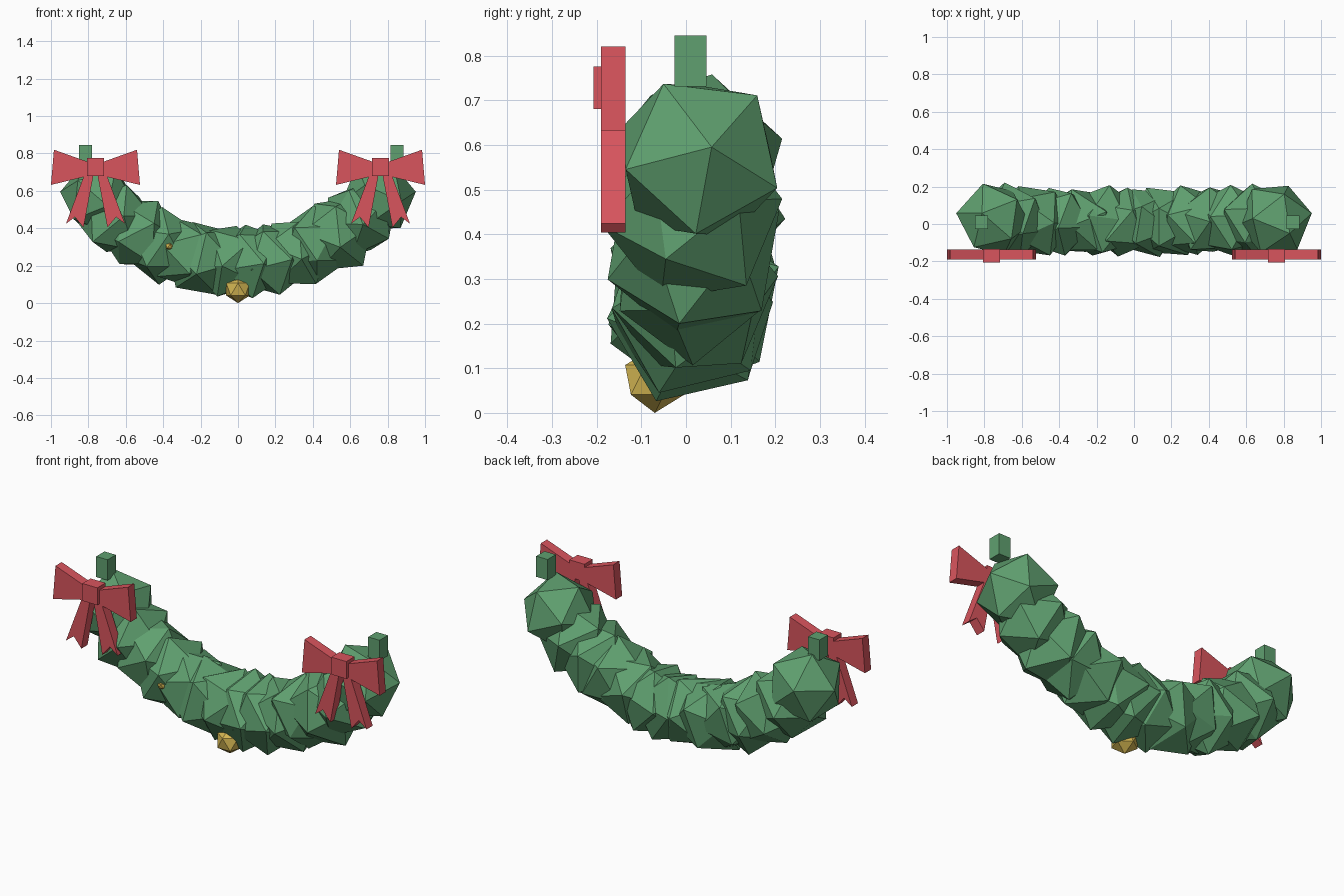
import bpy, bmesh, math, random
from mathutils import Matrix, Vector
from mathutils.bvhtree import BVHTree

random.seed(5)
if "Cube" in bpy.data.objects:
    bpy.data.objects.remove(bpy.data.objects["Cube"], do_unlink=True)


def material(name, rgb):
    m = bpy.data.materials.new(name)
    m.use_nodes = True
    m.diffuse_color = (*rgb, 1)
    m.node_tree.nodes["Principled BSDF"].inputs["Base Color"].default_value = (*rgb, 1)
    return m


GREEN = material("foliage green", (0.115, 0.35, 0.16))
RED = material("ribbon red", (0.69, 0.09, 0.11))
GOLD = material("ornament gold", (0.66, 0.47, 0.085))


def finish(bm, name, mat):
    bmesh.ops.recalc_face_normals(bm, faces=bm.faces)
    mesh = bpy.data.meshes.new(name)
    bm.to_mesh(mesh)
    bm.free()
    mesh.materials.append(mat)
    obj = bpy.data.objects.new(name, mesh)
    bpy.context.collection.objects.link(obj)


def add_ball(bm, centre, radius, rotation=Matrix(), depth=1.0, rough=0.0):
    """Faceted ball, squashed in depth, with vertices pushed in or out."""
    verts = bmesh.ops.create_icosphere(bm, subdivisions=1, radius=radius,
                                       matrix=rotation)["verts"]
    for v in verts:
        v.co *= 1 + random.uniform(-rough, rough)
        v.co.y *= depth
        v.co += Vector(centre)


def add_box(bm, centre, size):
    bmesh.ops.create_cube(bm, size=1, matrix=Matrix.Translation(centre)
                          @ Matrix.Diagonal((*size, 1)))


def add_plate(bm, outline, y_front, y_back):
    """Extrude an (x, z) outline along y."""
    face = bm.faces.new([bm.verts.new((x, y_front, z)) for x, z in outline])
    out = bmesh.ops.extrude_face_region(bm, geom=[face], use_keep_orig=True)
    moved = [v for v in out["geom"] if isinstance(v, bmesh.types.BMVert)]
    bmesh.ops.translate(bm, verts=moved, vec=(0, y_back - y_front, 0))


# Foliage: a hanging curve of rough faceted clumps with a larger one at each end
bm = bmesh.new()
CLUMPS = 12
for i in range(CLUMPS):
    x = -0.65 + 1.3 * i / (CLUMPS - 1)
    axis = Vector([random.gauss(0, 1) for _ in range(3)])
    add_ball(bm, (x, 0.014, 0.222 + 0.54 * x * x), random.uniform(0.2, 0.213),
             Matrix.Rotation(random.uniform(0, math.tau), 4, axis), 0.96, 0.07)
for side in (-1, 1):
    turn = (Matrix.Rotation(side * math.radians(9), 4, "Z")
            @ Matrix.Rotation(-side * math.radians(8), 4, "Y")
            @ Matrix.Rotation(math.radians(-7), 4, "X")
            @ Matrix.Rotation(side * math.pi / 2, 4, "Y"))
    add_ball(bm, (side * 0.752, 0.026, 0.567), 0.203, turn)
foliage = BVHTree.FromBMesh(bm)
finish(bm, "garland_foliage", GREEN)

# Hanging tabs above both ends
for label, x in (("right", -0.815), ("left", 0.85)):
    bm = bmesh.new()
    add_box(bm, (x, 0.01, 0.788), (0.07, 0.072, 0.114))
    finish(bm, label + "_hanging_tab", GREEN)

# Bows: two loops, two notched tails and a knot
LOOP = [(0.04, 0.755), (0.222, 0.82), (0.238, 0.632), (0.04, 0.68)]
TAIL = [(0.01, 0.69), (0.058, 0.69), (0.158, 0.424), (0.11, 0.46), (0.064, 0.404)]
for label, x in (("right", -0.762), ("left", 0.762)):
    bm = bmesh.new()
    for side in (-1, 1):
        for outline in (LOOP, TAIL):
            add_plate(bm, [(x + side * px, pz) for px, pz in outline], -0.19, -0.136)
    add_box(bm, (x, -0.171, 0.728), (0.092, 0.072, 0.096))
    finish(bm, label + "_bow", RED)

# Gold ornaments: one low in the middle, one peeping out of the foliage
bm = bmesh.new()
add_ball(bm, (0, -0.07, 0.074), 0.074, Matrix.Rotation(math.radians(-90), 4, "Z"))
finish(bm, "centre_ornament", GOLD)
bm = bmesh.new()
surface = foliage.ray_cast(Vector((-0.37, -1, 0.305)), Vector((0, 1, 0)))[0]
add_ball(bm, surface + Vector((0, 0.008, 0)), 0.024)
finish(bm, "small_ornament", GOLD)
